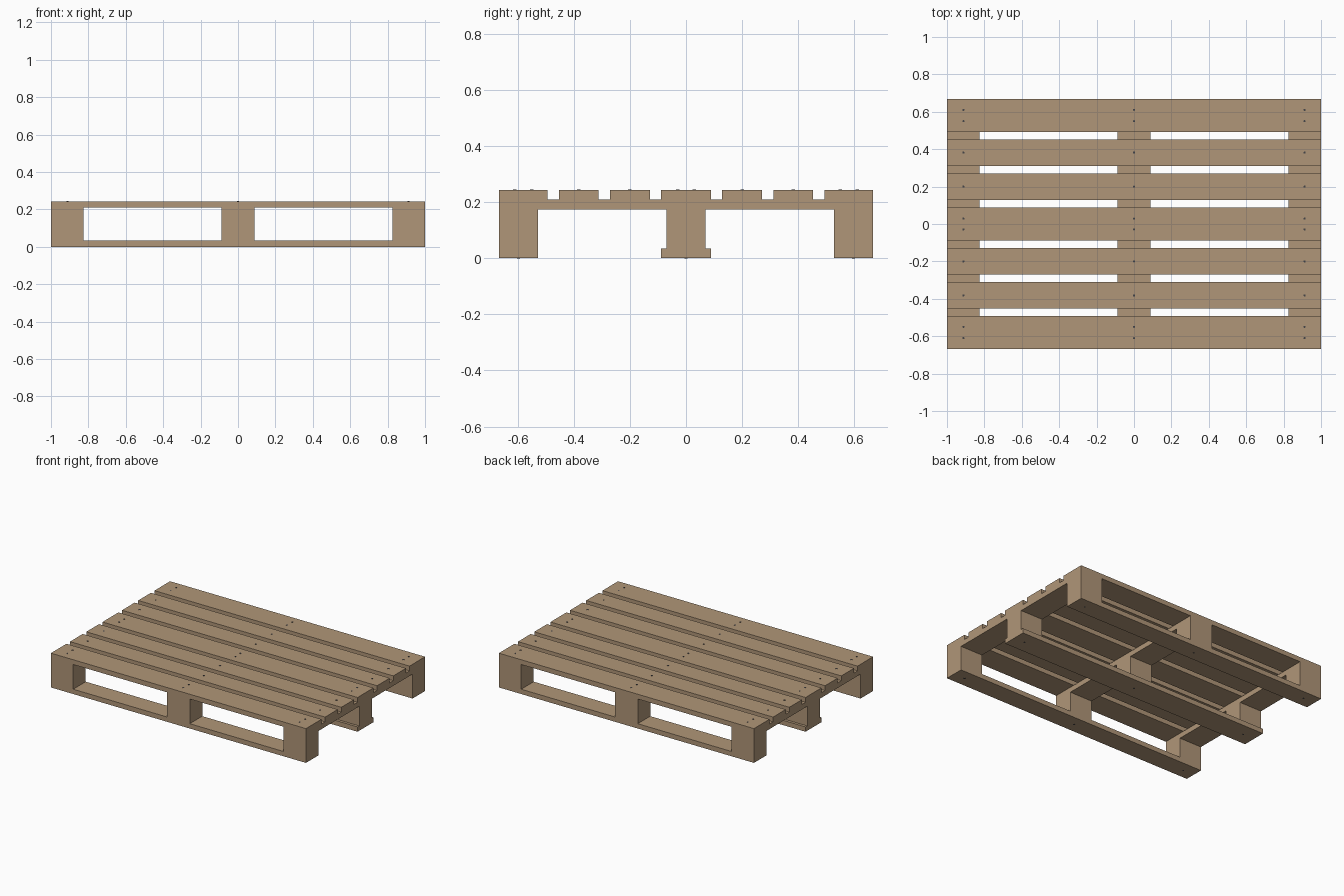
import bpy

if "Cube" in bpy.data.objects:
    bpy.data.objects.remove(bpy.data.objects["Cube"])


def material(name, rgb):
    m = bpy.data.materials.new(name)
    m.diffuse_color = (*rgb, 1)
    m.use_nodes = True
    m.node_tree.nodes["Principled BSDF"].inputs["Base Color"].default_value = m.diffuse_color
    return m


WOOD = material("pale_wood", (0.434, 0.305, 0.188))
STEEL = material("dark_steel", (0.06, 0.06, 0.065))


def box(name, x, y, z):
    """Box from (min, max) ranges."""
    lo, hi = zip(x, y, z)
    bpy.ops.mesh.primitive_cube_add(size=1, location=[(a + b) / 2 for a, b in zip(lo, hi)])
    o = bpy.context.object
    o.name = name
    o.scale = [b - a for a, b in zip(lo, hi)]
    bpy.ops.object.transform_apply(location=False, rotation=False, scale=True)
    o.data.materials.append(WOOD)


def nail(name, x, y, z):
    bpy.ops.mesh.primitive_cylinder_add(vertices=8, radius=0.006, depth=0.004, location=(x, y, z))
    o = bpy.context.object
    o.name = name
    o.data.materials.append(STEEL)


L, W = 1.0, 0.667
Z_BOTTOM, Z_BLOCK, Z_STRINGER, Z_TOP = 0.034, 0.173, 0.209, 0.243
columns = [(-L, -0.825), (-0.089, 0.089), (0.825, L)]
nail_x = [-0.912, 0, 0.912]

# Deck boards: (centre y, width, nail offsets)
deck = [(0, 0.178, (-0.029, 0.029))]
for s in (-1, 1):
    deck += [(s * 0.2, 0.142, (0,)), (s * 0.382, 0.142, (0,)),
             (s * 0.58, 0.174, (-0.03, 0.03))]
for cy, w, offsets in deck:
    box("deck_board", (-L, L), (cy - w / 2, cy + w / 2), (Z_STRINGER, Z_TOP))
    for x in nail_x:
        for d in offsets:
            nail("deck_nail", x, cy + d, Z_TOP)

# Cross stringers under the deck
for x in columns:
    box("stringer", x, (-W, W), (Z_BLOCK, Z_STRINGER))

# Blocks, bottom runners and their nails
for y, runner in [((-W, -0.527), (-W, -0.527)),
                  ((-0.07, 0.07), (-0.089, 0.089)),
                  ((0.527, W), (0.527, W))]:
    box("bottom_runner", (-L, L), runner, (0, Z_BOTTOM))
    for x in columns:
        box("spacer_block", x, y, (Z_BOTTOM, Z_BLOCK))
    for x in nail_x:
        nail("runner_nail", x, sum(y) / 2, 0.001)
